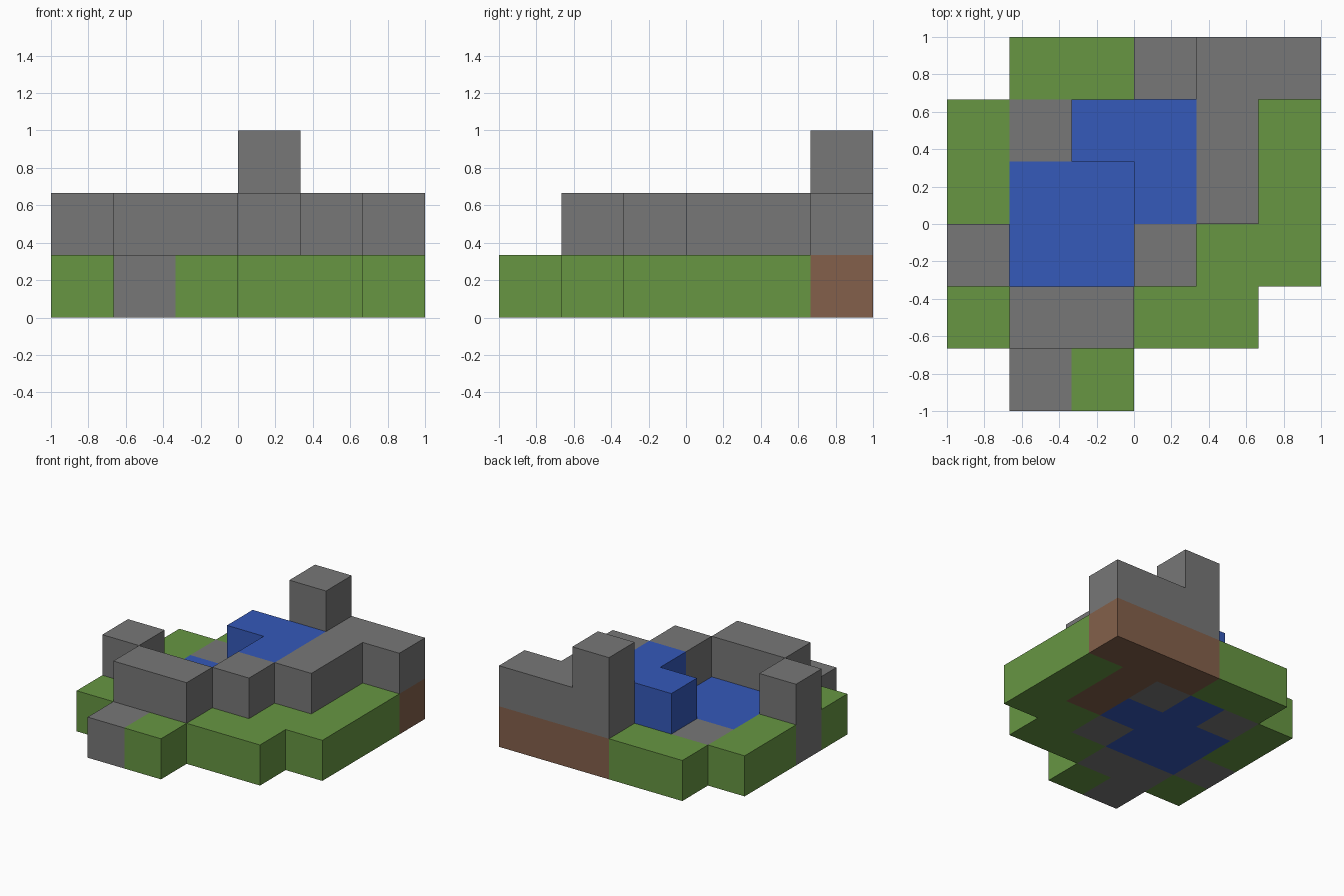
import bpy
import bmesh
from mathutils import Vector

cube = bpy.data.objects.get("Cube")
if cube:
    bpy.data.objects.remove(cube, do_unlink=True)

CELL = 1 / 3  # edge length of one block


def make_material(name, rgb):
    mat = bpy.data.materials.new(name)
    mat.use_nodes = True
    color = (*rgb, 1.0)
    mat.diffuse_color = color
    mat.node_tree.nodes["Principled BSDF"].inputs["Base Color"].default_value = color
    return mat


GRASS = make_material("grass green", (0.135, 0.305, 0.055))
STONE = make_material("stone gray", (0.185, 0.185, 0.185))
WATER = make_material("water blue", (0.035, 0.1, 0.49))
SOIL = make_material("soil brown", (0.23, 0.118, 0.07))

# Plan of each storey, back row first, left column at -x
GROUND = [".GGDDD",
          "GSWSDG",
          "GWWWDG",
          "SWWSGG",
          "GSSGG.",
          ".SG..."]
UPPER = ["...SSS",
         "..WWS.",
         "...WS.",
         "S..S..",
         ".SS...",
         "......"]
TOP = ["...S.."]


def find_cells(plan, letter):
    return {(x, 5 - row) for row, line in enumerate(plan)
            for x, char in enumerate(line) if char == letter}


def build_blocks(name, plan, letter, level, material):
    """Fuse all blocks of one kind on one storey, leaving only outer faces."""
    cells = find_cells(plan, letter)
    bm = bmesh.new()
    verts = {}

    def corner(p):
        key = tuple(round(c) for c in p)
        if key not in verts:
            x, y, z = key
            verts[key] = bm.verts.new((x * CELL - 1, y * CELL - 1, z * CELL))
        return verts[key]

    for x, y in cells:
        center = Vector((x + 0.5, y + 0.5, level + 0.5))
        for axis in range(3):
            for sign in (-1, 1):
                normal = Vector((0, 0, 0))
                normal[axis] = sign
                if axis < 2 and (x + int(normal.x), y + int(normal.y)) in cells:
                    continue
                side = Vector((0, 0, 0))
                side[(axis + 1) % 3] = 1
                up = normal.cross(side)
                mid = center + normal / 2
                bm.faces.new([corner(mid + (side * a + up * b) / 2)
                              for a, b in ((-1, -1), (1, -1), (1, 1), (-1, 1))])

    mesh = bpy.data.meshes.new(name)
    bm.to_mesh(mesh)
    bm.free()
    mesh.materials.append(material)
    obj = bpy.data.objects.new(name, mesh)
    bpy.context.collection.objects.link(obj)


# Ground storey
build_blocks("grass_ground", GROUND, "G", 0, GRASS)
build_blocks("stone_footing", GROUND, "S", 0, STONE)
build_blocks("water_pool", GROUND, "W", 0, WATER)
build_blocks("soil_ledge", GROUND, "D", 0, SOIL)

# Upper storey and the single block on top
build_blocks("stone_wall", UPPER, "S", 1, STONE)
build_blocks("raised_water", UPPER, "W", 1, WATER)
build_blocks("stone_tower", TOP, "S", 2, STONE)
